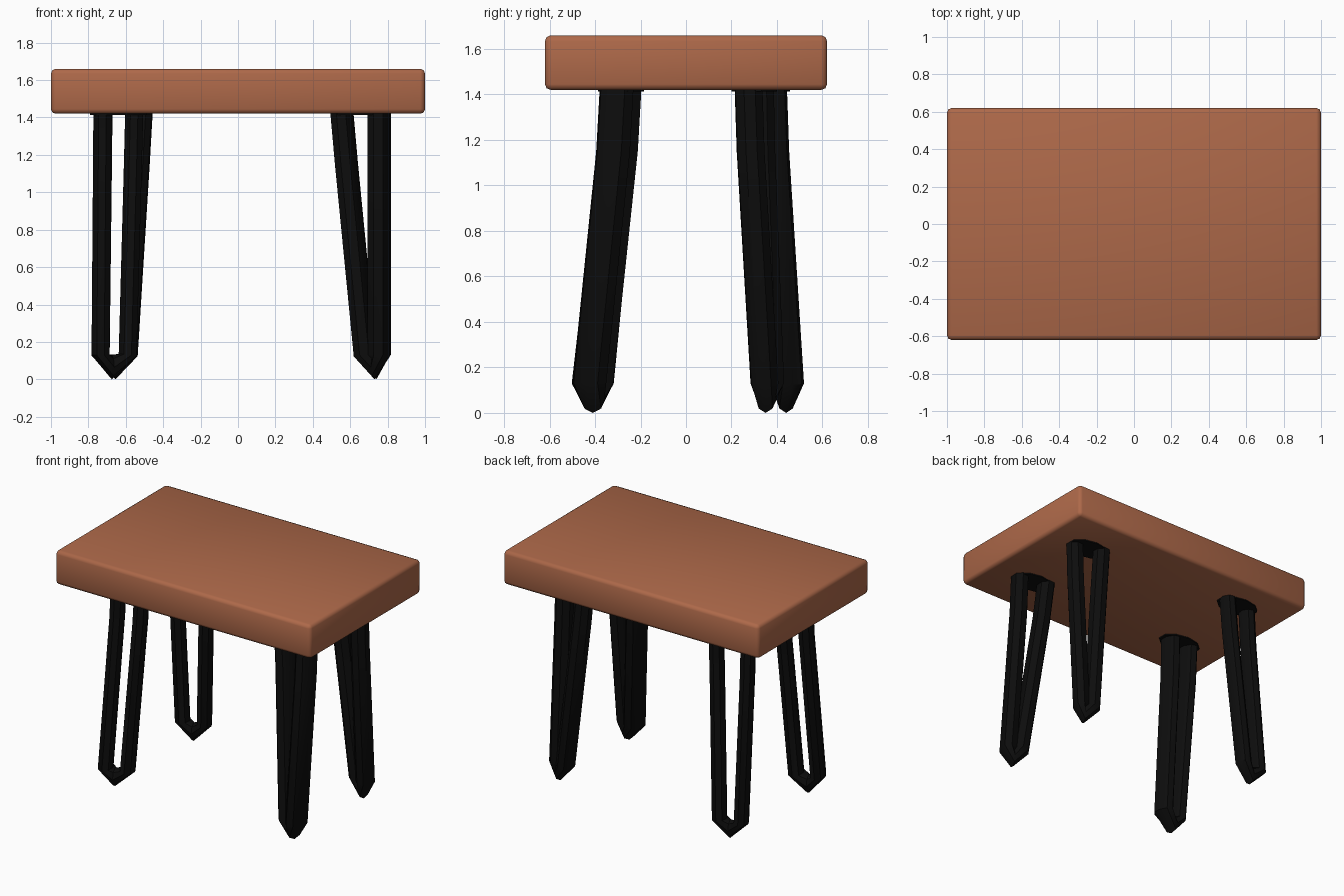
import bpy, bmesh, math
from mathutils import Vector

if "Cube" in bpy.data.objects:
    bpy.data.objects.remove(bpy.data.objects["Cube"])


def material(name, rgb):
    m = bpy.data.materials.new(name)
    m.diffuse_color = (*rgb, 1)
    m.use_nodes = True
    m.node_tree.nodes["Principled BSDF"].inputs["Base Color"].default_value = m.diffuse_color
    return m


wood = material("warm_brown_wood", (0.42, 0.14, 0.067))
black = material("black_metal", (0.004, 0.004, 0.004))


def finish(name, bm, mat, angle):
    bmesh.ops.recalc_face_normals(bm, faces=bm.faces)
    me = bpy.data.meshes.new(name)
    bm.to_mesh(me)
    bm.free()
    me.materials.append(mat)
    ob = bpy.data.objects.new(name, me)
    bpy.context.collection.objects.link(ob)
    bpy.context.view_layer.objects.active = ob
    ob.select_set(True)
    bpy.ops.object.shade_smooth_by_angle(angle=math.radians(angle))
    ob.select_set(False)
    return ob


# Slab top with softened edges
bm = bmesh.new()
bmesh.ops.create_cube(bm, size=1)
for v in bm.verts:
    v.co = Vector((v.co.x * 2, v.co.y * 1.24, v.co.z * 0.24 + 1.54))
bmesh.ops.bevel(bm, geom=bm.edges[:], offset=0.025, segments=2, profile=0.5,
                affect='EDGES')
finish("table_top", bm, wood, 60)


# Hairpin leg: oval bar swept down one side, round the foot and up the other
def hairpin_leg(name, top_a, top_b, low_a, low_b, tip, r_plane, r_normal):
    def side(top, low):
        (tx, ty), (lx, ly) = top, low
        mid = (tx + (lx - tx) * 0.2, ty + (ly - ty) * 0.13, 1.15)
        return [Vector((tx, ty, 1.43)), Vector(mid), Vector((lx, ly, 0.13))]

    pts = side(top_a, low_a) + [Vector((*tip, 0.065))] + side(top_b, low_b)[::-1]
    across = Vector((low_b[0] - low_a[0], low_b[1] - low_a[1], 0))
    normal = across.cross(Vector((0, 0, 1))).normalized()
    bm = bmesh.new()
    rings = []
    sides = 8
    for i, p in enumerate(pts):
        t = pts[min(i + 1, len(pts) - 1)] - pts[max(i - 1, 0)]
        if i == 3:
            t = across
        t = t.normalized()
        u = normal.cross(t).normalized()
        rn = r_normal * (0.7 if i == 3 else 1)
        ru = 0.065 if i == 3 else r_plane
        rings.append([bm.verts.new(p + u * (ru * math.cos(a)) + normal * (rn * math.sin(a)))
                      for a in (2 * math.pi * k / sides for k in range(sides))])
    for r, s in zip(rings, rings[1:]):
        for k in range(sides):
            j = (k + 1) % sides
            bm.faces.new((r[k], r[j], s[j], s[k]))
    bm.faces.new(rings[0])
    bm.faces.new(rings[-1])
    for v in bm.verts:
        v.co.z = max(v.co.z, 0)
    finish(name, bm, black, 40)

    # Thin mounting plate under the slab
    bm = bmesh.new()
    bmesh.ops.create_cone(bm, cap_ends=True, segments=10, radius1=0.1,
                          radius2=0.1, depth=0.016)
    c = (Vector(top_a) + Vector(top_b)) / 2
    for v in bm.verts:
        v.co = Vector((v.co.x * 1.6 + c.x, v.co.y + c.y, v.co.z + 1.42))
    finish(name + "_plate", bm, black, 40)


hairpin_leg("front_left_leg", (-0.725, -0.295), (-0.555, -0.275),
            (-0.735, -0.43), (-0.59, -0.39), (-0.675, -0.41), 0.05, 0.075)
hairpin_leg("back_left_leg", (-0.72, 0.33), (-0.505, 0.385),
            (-0.735, 0.43), (-0.585, 0.46), (-0.655, 0.44), 0.05, 0.06)
hairpin_leg("front_right_leg", (0.555, -0.27), (0.755, -0.305),
            (0.68, -0.395), (0.755, -0.425), (0.73, -0.41), 0.062, 0.08)
hairpin_leg("back_right_leg", (0.56, 0.325), (0.755, 0.275),
            (0.685, 0.37), (0.755, 0.345), (0.74, 0.35), 0.06, 0.065)
